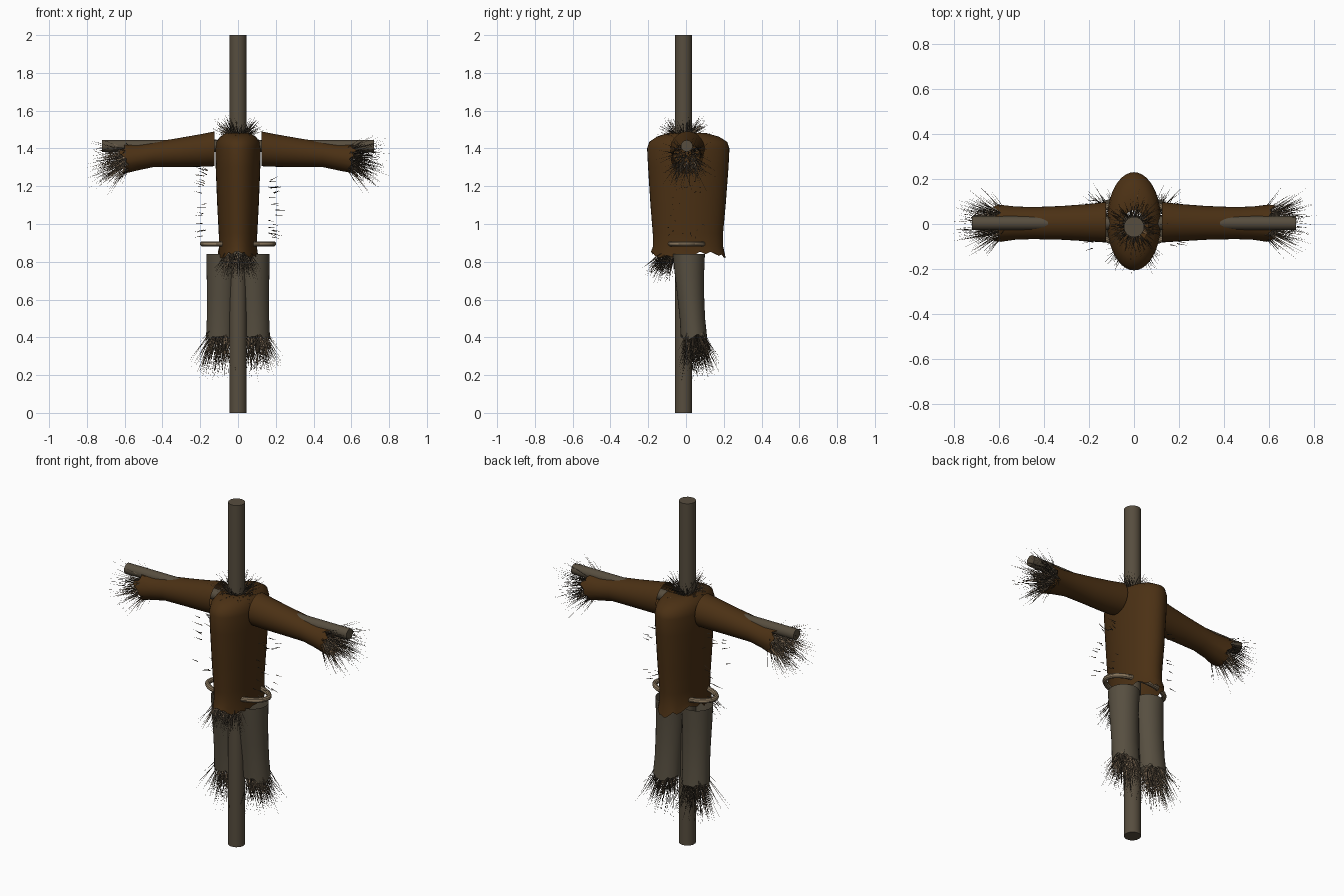
import bpy, bmesh, math, random
from mathutils import Vector

random.seed(7)
cube = bpy.data.objects.get("Cube")
if cube:
    bpy.data.objects.remove(cube, do_unlink=True)


def material(name, rgb):
    m = bpy.data.materials.new(name)
    m.use_nodes = True
    m.diffuse_color = (*rgb, 1)
    bsdf = m.node_tree.nodes["Principled BSDF"]
    bsdf.inputs["Base Color"].default_value = (*rgb, 1)
    bsdf.inputs["Roughness"].default_value = 0.9
    return m


WOOD = material("weathered wood", (0.095, 0.075, 0.049))
SHIRT = material("brown shirt cloth", (0.07, 0.03, 0.007))
TROUSER = material("grey trouser cloth", (0.095, 0.078, 0.052))
ROPE = material("rope", (0.26, 0.19, 0.115))
DARK = material("dark straw", (0.055, 0.042, 0.028))
LIGHT = material("light straw", (0.26, 0.18, 0.11))


def finish(bm, name, mats, smooth=True):
    mesh = bpy.data.meshes.new(name)
    bm.to_mesh(mesh)
    bm.free()
    ob = bpy.data.objects.new(name, mesh)
    bpy.context.collection.objects.link(ob)
    for m in mats:
        mesh.materials.append(m)
    if smooth:
        bpy.ops.object.select_all(action='DESELECT')
        ob.select_set(True)
        bpy.context.view_layer.objects.active = ob
        bpy.ops.object.shade_smooth_by_angle(angle=math.radians(40))
    return ob


def loft(name, rings, mat, axis='z', sides=32, ragged=0.0, caps=False, flip=1):
    """Skin rings (t, c1, c2, r1, r2) set along an axis; the last ring may be torn."""
    bm = bmesh.new()
    rows = []
    for k, (t, c1, c2, r1, r2) in enumerate(rings):
        row = []
        for i in range(sides):
            a = 2 * math.pi * i / sides
            tear = 0
            if ragged and k == len(rings) - 1:
                tear = ragged * (0.6 * math.sin(3 * a) + random.uniform(-0.7, 0.7))
            u, v = c1 + r1 * math.cos(a), c2 + r2 * math.sin(a)
            co = (u, v, t + tear) if axis == 'z' else (flip * (t + tear), u, v)
            row.append(bm.verts.new(co))
        rows.append(row)
    for lo, hi in zip(rows, rows[1:]):
        for i in range(sides):
            j = (i + 1) % sides
            bm.faces.new((lo[i], lo[j], hi[j], hi[i]))
    if caps:
        bm.faces.new(rows[0])
        bm.faces.new(rows[-1])
    bmesh.ops.recalc_face_normals(bm, faces=bm.faces)
    return finish(bm, name, [mat])


def straw(name, count, centre, spot, aim, spread, length, radius=0.0022):
    """Bunch of thin three-sided stalks leaving an ellipsoid spot."""
    bm = bmesh.new()
    rnd = lambda: Vector([random.uniform(-1, 1) for _ in range(3)])
    for _ in range(count):
        off = rnd()
        base = Vector(centre) + Vector([o * s for o, s in zip(off, spot)])
        d = (Vector(aim).normalized() + spread * (rnd() + off) * 0.5).normalized()
        tip = base + d * random.uniform(*length)
        side = d.orthogonal().normalized() * radius
        other = d.cross(side)
        ring = [bm.verts.new(base + side * math.cos(a) + other * math.sin(a))
                for a in (0, 2.1, 4.2)]
        end = bm.verts.new(tip)
        shade = int(random.random() < 0.3)
        for i in range(3):
            f = bm.faces.new((ring[i], ring[(i + 1) % 3], end))
            f.material_index = shade
    return finish(bm, name, [DARK, LIGHT], smooth=False)


# Wooden cross
loft("post", [(0, 0, -0.013, 0.045, 0.045), (2, 0, -0.013, 0.045, 0.045)],
     WOOD, caps=True, sides=24)
loft("crossbar", [(-0.72, 0.004, 1.413, 0.031, 0.031), (0.72, 0.004, 1.413, 0.031, 0.031)],
     WOOD, axis='x', caps=True, sides=24)

# Shirt body, from the neck down to the torn hem
loft("shirt_body", [
    (1.475, 0, 0.0, 0.048, 0.06),
    (1.482, 0, 0.005, 0.065, 0.10),
    (1.462, 0, 0.01, 0.095, 0.165),
    (1.435, 0, 0.012, 0.114, 0.206),
    (1.40, 0, 0.012, 0.12, 0.218),
    (1.30, 0, 0.012, 0.118, 0.213),
    (1.10, 0, 0.011, 0.11, 0.199),
    (0.95, 0, 0.01, 0.102, 0.186),
    (0.88, 0, 0.011, 0.10, 0.186),
    (0.84, 0, 0.013, 0.106, 0.198)], SHIRT, sides=40, ragged=0.02)

# Rope belt, standing clear of the body at the sides
bpy.ops.mesh.primitive_torus_add(major_radius=1, minor_radius=0.1, major_segments=48,
                                 minor_segments=10, location=(0, 0.004, 0.895))
belt = bpy.context.object
belt.name = "rope_belt"
for v in belt.data.vertices:
    a = math.atan2(v.co.y, v.co.x)
    tube = (math.hypot(v.co.x, v.co.y) - 1) * 0.14
    v.co = ((0.188 + tube) * math.cos(a), (0.095 + tube) * math.sin(a), v.co.z * 0.14)
belt.data.materials.append(ROPE)
bpy.ops.object.shade_smooth_by_angle()

for s, side in ((1, "left"), (-1, "right")):
    # Sleeve with a torn cuff
    loft(side + "_sleeve", [
        (0.125, 0.008, 1.398, 0.090, 0.092),
        (0.20, 0.006, 1.389, 0.083, 0.086),
        (0.32, 0.005, 1.378, 0.075, 0.076),
        (0.45, 0.004, 1.367, 0.071, 0.066),
        (0.53, 0.004, 1.353, 0.074, 0.069),
        (0.605, 0.004, 1.345, 0.083, 0.079)],
        SHIRT, axis='x', ragged=0.025, flip=s)
    # Trouser leg with a torn ankle
    loft(side + "_trouser_leg", [
        (0.84, s * 0.083, 0.015, 0.085, 0.085),
        (0.74, s * 0.085, 0.018, 0.081, 0.078),
        (0.62, s * 0.087, 0.025, 0.077, 0.071),
        (0.50, s * 0.090, 0.034, 0.075, 0.067),
        (0.40, s * 0.092, 0.042, 0.077, 0.070)], TROUSER, ragged=0.014)
    # Straw hands and feet
    straw(side + "_hand_straw", 260, (s * 0.59, 0.004, 1.35), (0.03, 0.05, 0.05),
          (s, 0, -0.35), 0.75, (0.08, 0.21))
    straw(side + "_foot_straw", 260, (s * 0.098, 0.045, 0.41), (0.05, 0.045, 0.03),
          (s * 0.12, 0.12, -1), 0.5, (0.08, 0.23))
    # Loose stalks beside the ribs
    straw(side + "_rib_straw", 22, (s * 0.18, 0, 1.11), (0.02, 0.11, 0.19),
          (s, 0, 0.1), 0.5, (0.03, 0.06), 0.0028)

# Straw collar fanning out around the post
for i in range(12):
    a = math.tau * i / 12
    c, n = math.cos(a), math.sin(a)
    straw("collar_straw_%d" % (i + 1), 16, (0.04 * c, -0.01 + 0.04 * n, 1.47),
          (0.01, 0.01, 0.015), (c, n, 0.8), 0.9, (0.05, 0.13))

# Straw spilling below the front hem
straw("belly_straw", 200, (0, -0.10, 0.83), (0.07, 0.04, 0.02),
      (0, -0.45, -1), 0.7, (0.05, 0.15))
